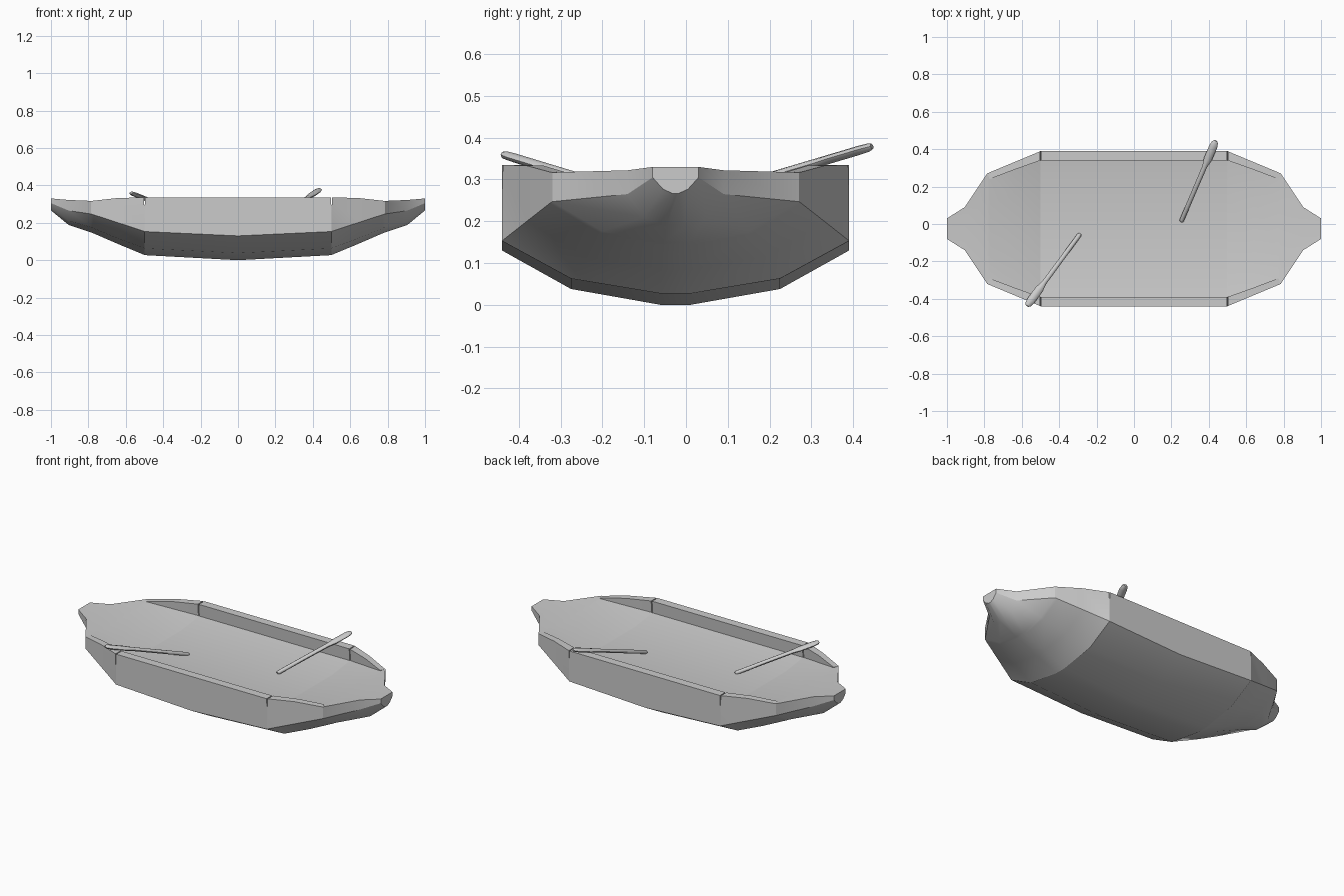
import bpy, bmesh, math
from mathutils import Vector

if "Cube" in bpy.data.objects:
    bpy.data.objects.remove(bpy.data.objects["Cube"])

CY = -0.025  # hull centre line


def finish(name, bm, angle):
    bmesh.ops.remove_doubles(bm, verts=bm.verts, dist=0.0004)
    bmesh.ops.recalc_face_normals(bm, faces=bm.faces)
    me = bpy.data.meshes.new(name)
    bm.to_mesh(me)
    bm.free()
    ob = bpy.data.objects.new(name, me)
    bpy.context.collection.objects.link(ob)
    bpy.ops.object.select_all(action='DESELECT')
    bpy.context.view_layer.objects.active = ob
    ob.select_set(True)
    bpy.ops.object.shade_smooth_by_angle(angle=math.radians(angle))
    return ob


def loft(bm, loops):
    rings = [[bm.verts.new(p) for p in loop] for loop in loops]
    n = len(rings[0])
    for a, b in zip(rings, rings[1:]):
        for i in range(n):
            j = (i + 1) % n
            bm.faces.new((a[i], a[j], b[j], b[i]))
    bm.faces.new(rings[0])
    bm.faces.new(rings[-1])


# Hull half sections, midship to tip. Each is x, then (half width, z) of mid floor,
# floor edge, inner rim, outer rim, side bottom, bilge and keel.
# The rim dips at x = 0.5 to make a thin slit.
stations = [
    (0.0, (.2, .242), (.37, .263), (.365, .335), (.415, .335), (.415, .13), (.25, .038), (.035, 0)),
    (0.497, (.2, .242), (.37, .263), (.365, .335), (.415, .335), (.415, .153), (.25, .063), (.035, .027)),
    (0.5, (.2, .242), (.37, .263), (.365, .265), (.415, .265), (.415, .153), (.25, .063), (.035, .027)),
    (0.503, (.2, .243), (.37, .264), (.364, .335), (.413, .335), (.413, .155), (.249, .065), (.035, .029)),
    (0.64, (.17, .276), (.318, .289), (.315, .333), (.356, .333), (.356, .20), (.215, .115), (.033, .086)),
    (0.772, (.14, .307), (.265, .315), (.265, .318), (.301, .318), (.301, .243), (.18, .17), (.03, .143)),
    (0.785, (.14, .31), (.295, .317), (.295, .317), (.295, .317), (.295, .247), (.175, .176), (.03, .148)),
    (0.905, (.06, .321), (.115, .322), (.115, .322), (.115, .322), (.115, .265), (.075, .21), (.02, .188)),
    (1.0, (.03, .33), (.055, .33), (.055, .33), (.055, .33), (.055, .305), (.03, .277), (.006, .266)),
]


def section(sign, st):
    x, pts = st[0] * sign, st[1:]
    right = [(x, CY - w, z) for w, z in pts]
    left = [(x, CY + w, z) for w, z in reversed(pts)]
    return right + left


bm = bmesh.new()
loft(bm, [section(-1, s) for s in reversed(stations[1:])] + [section(1, s) for s in stations])
finish("boat_hull", bm, 30)


# Oars: thin shaft that widens into a narrow blade
def oar(name, start, end):
    a, b = Vector(start), Vector(end)
    d = (b - a).normalized()
    side = d.cross(Vector((0, 0, 1))).normalized()
    up = side.cross(d)
    profile = [(0, .008, .007), (.015, .012, .011), (.68, .013, .011),
               (.77, .022, .011), (.93, .022, .011), (.98, .017, .010), (1, .009, .007)]
    bm = bmesh.new()
    loft(bm, [[a.lerp(b, t) + side * w * math.cos(k * math.pi / 4) + up * h * math.sin(k * math.pi / 4)
               for k in range(8)] for t, w, h in profile])
    finish(name, bm, 50)


oar("left_oar", (.252, .012, .25), (.437, .445, .379))
oar("right_oar", (-.288, -.053, .243), (-.572, -.438, .36))
